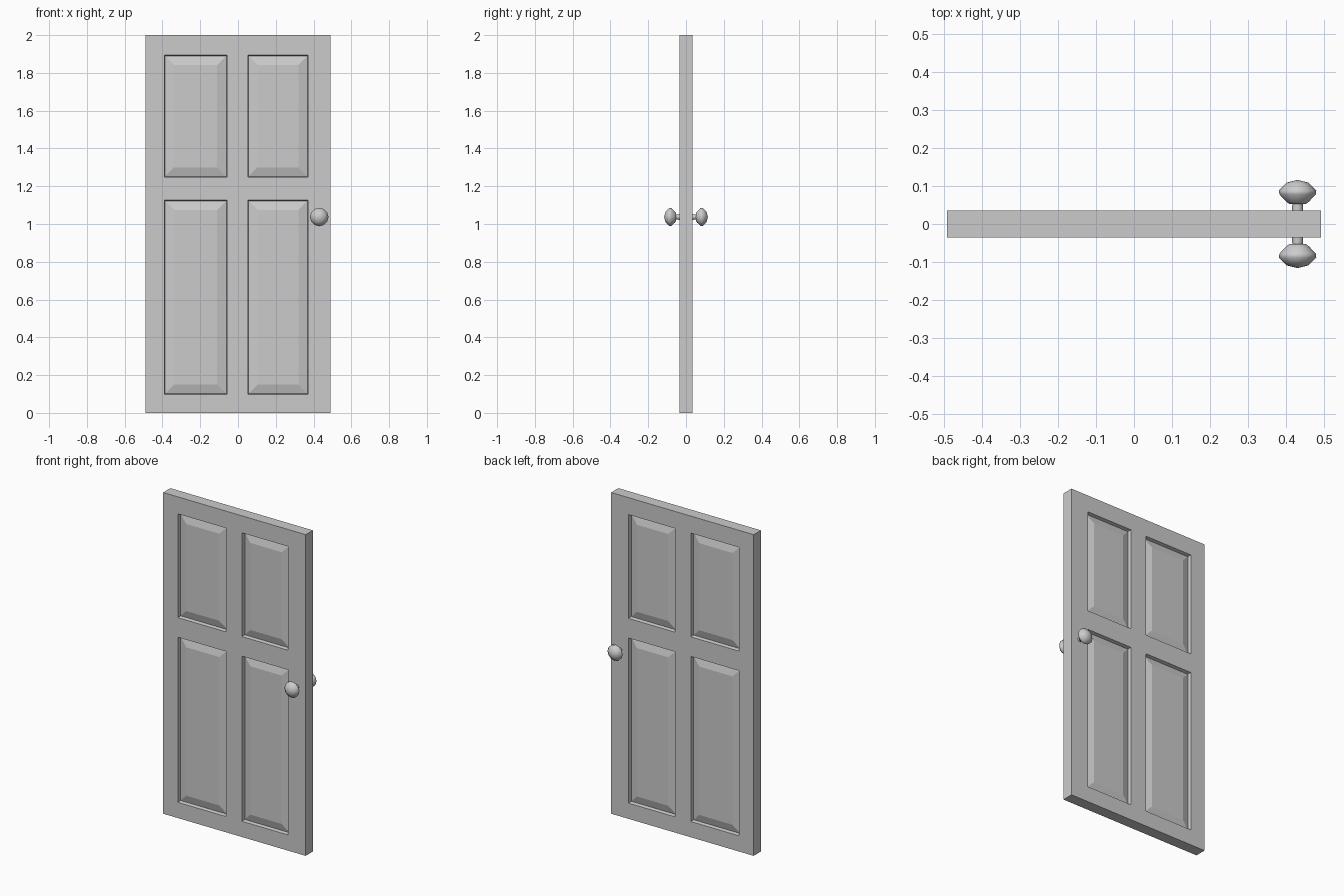
import bpy, bmesh, math

if "Cube" in bpy.data.objects:
    bpy.data.objects.remove(bpy.data.objects["Cube"])

W, H, T = 0.491, 2.0, 0.0355          # half width, height, half thickness
XS = [-W, -0.39, -0.058, 0.052, 0.371, W]
ZS = [0, 0.098, 1.126, 1.248, 1.894, H]
# rings of each panel: (inset from opening edge, depth below door face)
RINGS = [(0, 0), (0.004, 0.022), (0.052, 0.008)]


def finish(bm, name):
    bmesh.ops.remove_doubles(bm, verts=bm.verts, dist=1e-5)
    bmesh.ops.recalc_face_normals(bm, faces=bm.faces)
    me = bpy.data.meshes.new(name)
    bm.to_mesh(me)
    bm.free()
    ob = bpy.data.objects.new(name, me)
    bpy.context.collection.objects.link(ob)
    return ob


def quad(bm, pts):
    bm.faces.new([bm.verts.new(p) for p in pts])


def rect(x0, x1, z0, z1, y):
    return [(x0, y, z0), (x1, y, z0), (x1, y, z1), (x0, y, z1)]


# Door slab: front and back faces with sunken, bevelled panels
bm = bmesh.new()
for s in (-1, 1):
    for i in range(5):
        for j in range(5):
            x0, x1, z0, z1 = XS[i], XS[i + 1], ZS[j], ZS[j + 1]
            if i % 2 == 0 or j % 2 == 0:
                quad(bm, rect(x0, x1, z0, z1, s * T))
                continue
            loops = [rect(x0 + a, x1 - a, z0 + a, z1 - a, s * (T - d)) for a, d in RINGS]
            for p, q in zip(loops, loops[1:]):
                for k in range(4):
                    n = (k + 1) % 4
                    quad(bm, (p[k], p[n], q[n], q[k]))
            quad(bm, loops[-1])
# Door edges
for i in range(5):
    for z in (0, H):
        quad(bm, [(XS[i], -T, z), (XS[i + 1], -T, z), (XS[i + 1], T, z), (XS[i], T, z)])
    for x in (-W, W):
        quad(bm, [(x, -T, ZS[i]), (x, -T, ZS[i + 1]), (x, T, ZS[i + 1]), (x, T, ZS[i])])
finish(bm, "door_panel")

# Knobs: lathed shaft and flattened head, one on each side
PROFILE = [(0.015, 0.03), (0.014, 0.052), (0.021, 0.052), (0.029, 0.058), (0.048, 0.078),
           (0.049, 0.088), (0.028, 0.109), (0.0, 0.116)]
for s, name in ((-1, "front_knob"), (1, "back_knob")):
    bm = bmesh.new()
    vs = [bm.verts.new((r, s * y, 0)) for r, y in PROFILE]
    es = [bm.edges.new(e) for e in zip(vs, vs[1:])]
    bmesh.ops.spin(bm, geom=vs + es, cent=(0, 0, 0), axis=(0, 1, 0),
                   angle=2 * math.pi, steps=12, use_duplicate=False)
    knob = finish(bm, name)
    knob.location = (0.43, 0, 1.037)
    bpy.ops.object.select_all(action='DESELECT')
    knob.select_set(True)
    bpy.context.view_layer.objects.active = knob
    bpy.ops.object.shade_smooth_by_angle(angle=math.radians(50))
